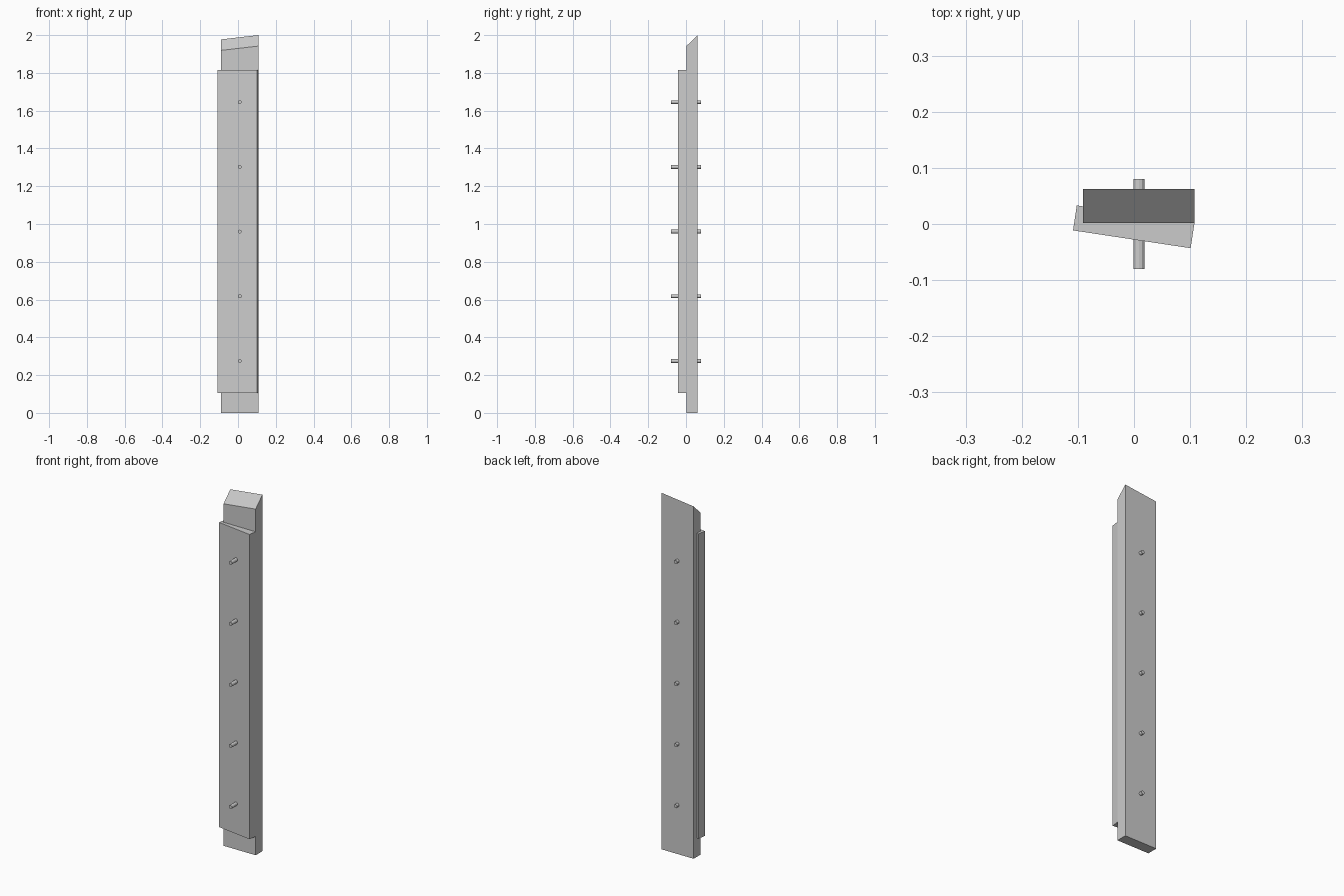
import bpy, bmesh, math

if "Cube" in bpy.data.objects:
    bpy.data.objects.remove(bpy.data.objects["Cube"])


def prism(name, outline, bottom, tops):
    """Vertical board: plan outline with one top height per corner."""
    bm = bmesh.new()
    low = [bm.verts.new((x, y, bottom)) for x, y in outline]
    high = [bm.verts.new((x, y, z)) for (x, y), z in zip(outline, tops)]
    bm.faces.new(low[::-1])
    bm.faces.new(high)
    n = len(low)
    for i in range(n):
        j = (i + 1) % n
        bm.faces.new((low[i], low[j], high[j], high[i]))
    bmesh.ops.recalc_face_normals(bm, faces=bm.faces)
    mesh = bpy.data.meshes.new(name)
    bm.to_mesh(mesh)
    bm.free()
    obj = bpy.data.objects.new(name, mesh)
    bpy.context.collection.objects.link(obj)
    return obj


# Back post with a top sloping to the front and left
post = [(-0.091, 0.002), (0.108, 0.002), (0.108, 0.062), (-0.091, 0.062)]
prism("back_post", post, 0.0, [1.919, 1.942, 2.0, 1.977])

# Front board, turned slightly about the vertical
angle = math.radians(-8.6)
cx, cy, hw, ht = -0.0005, -0.005, 0.106, 0.0225
board = [(cx + u * math.cos(angle) - v * math.sin(angle),
          cy + u * math.sin(angle) + v * math.cos(angle))
         for u, v in ((-hw, -ht), (hw, -ht), (hw, ht), (-hw, ht))]
prism("front_board", board, 0.105, [1.815] * 4)

# Row of pins through both boards
for i in range(5):
    bpy.ops.mesh.primitive_cylinder_add(
        vertices=12, radius=0.01, depth=0.16,
        location=(0.009, 0.0, 0.275 + i * 0.3425),
        rotation=(math.pi / 2, 0, 0))
    bpy.context.object.name = f"pin_{i + 1}"
